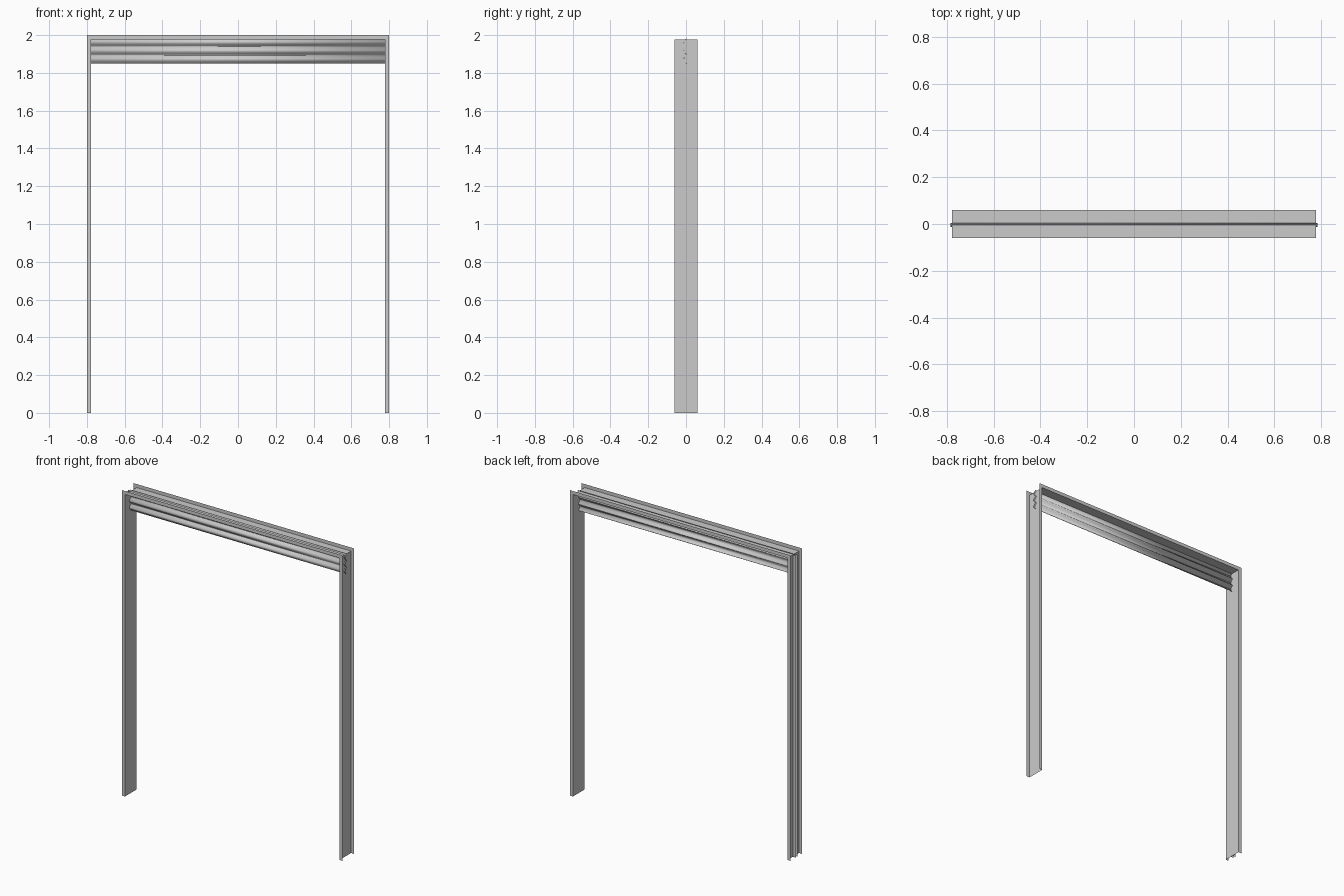
import bpy, bmesh, math

if "Cube" in bpy.data.objects:
    bpy.data.objects.remove(bpy.data.objects["Cube"])

W, H = 0.80, 2.0        # outer half width and height
L = 0.023               # flange width
D = 0.06                # half depth


def sweep(name, rows):
    """Sheet made by joining consecutive rows of points."""
    bm = bmesh.new()
    vs = [[bm.verts.new(p) for p in r] for r in rows]
    for a, b in zip(vs, vs[1:]):
        for i in range(len(a) - 1):
            bm.faces.new((a[i], a[i + 1], b[i + 1], b[i]))
    bmesh.ops.recalc_face_normals(bm, faces=bm.faces)
    me = bpy.data.meshes.new(name)
    bm.to_mesh(me)
    bm.free()
    ob = bpy.data.objects.new(name, me)
    bpy.context.collection.objects.link(ob)
    return ob


def frame_path(inset, y):
    x, z = W - inset, H - inset
    return [(-x, y, 0), (-x, y, z), (x, y, z), (x, y, 0)]


# Channel frame: front flange, inner web, back flange, mitred at the corners
sweep("channel_frame", [frame_path(0, -D), frame_path(L, -D),
                        frame_path(L, D), frame_path(0, D)])

# Guide lips inside the left channel
for side, y in (("front", -0.013), ("back", 0.004)):
    sweep(side + "_guide_lip", [[(-W, y, 0), (-W, y, H - L)],
                                [(-W + L, y, 0), (-W + L, y, H - L)]])

# Shutter curtain: three bulging slats with a small hook at each joint
z0, pitch, count = 1.85, 0.0455, 3
profile = []
for s in range(count):
    z = z0 + s * pitch
    profile.append((0.003, z))
    for i in range(9):
        t = i / 8
        profile.append((0.001 - 0.013 * math.sin(math.pi * t),
                        z + pitch * (0.06 + 0.82 * t)))
    profile.append((0.003, z + pitch * 0.92))
curtain = sweep("shutter_slats",
                [[(x, y, z) for y, z in profile] for x in (-0.784, 0.784)])
mod = curtain.modifiers.new("thickness", 'SOLIDIFY')
mod.thickness = 0.0015
mod.offset = 0
bpy.context.view_layer.objects.active = curtain
curtain.select_set(True)
bpy.ops.object.shade_smooth_by_angle(angle=math.radians(35))
